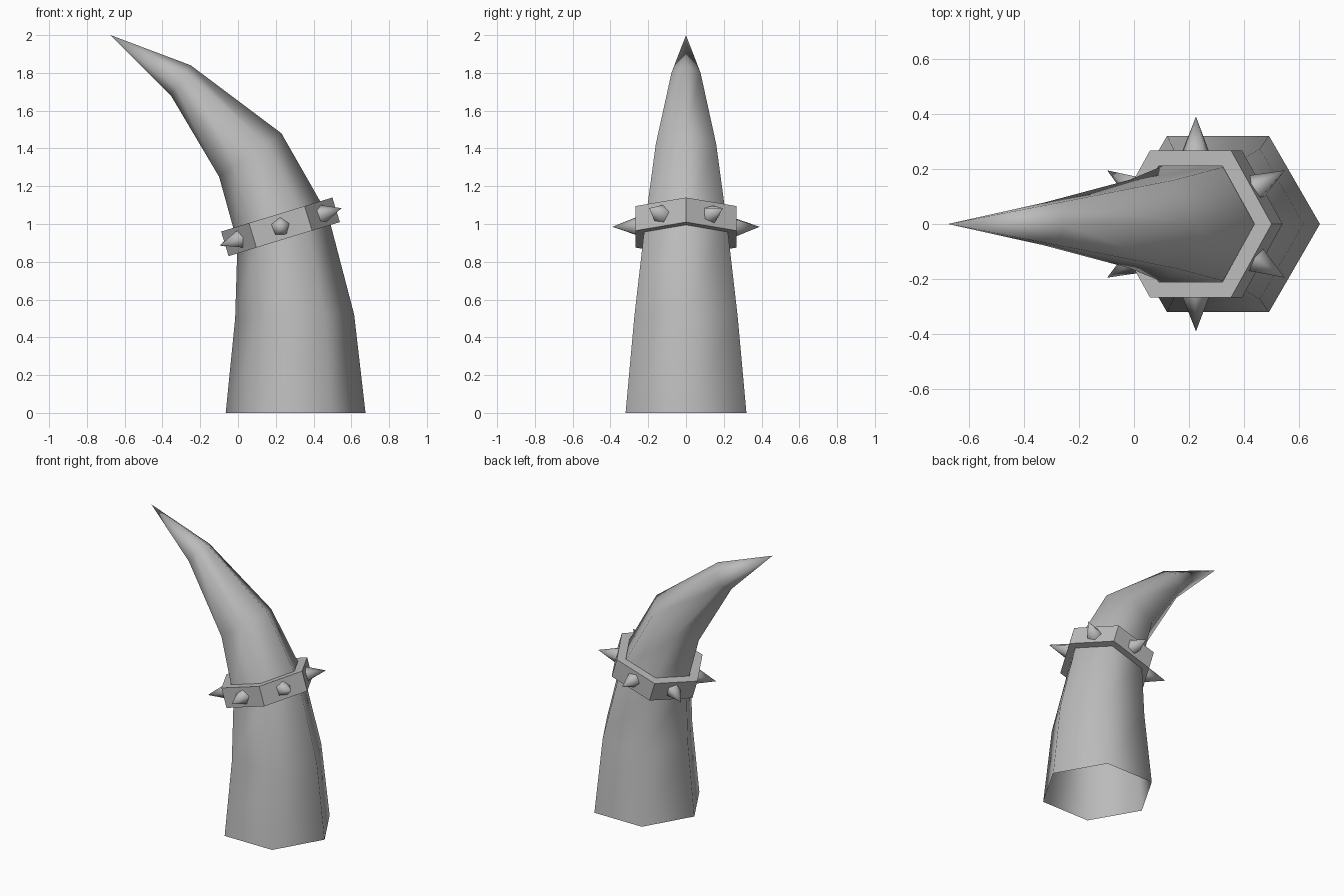
import bpy, bmesh, math
from mathutils import Matrix, Vector

if "Cube" in bpy.data.objects:
    bpy.data.objects.remove(bpy.data.objects["Cube"], do_unlink=True)

grey = bpy.data.materials.new("plain grey")
grey.use_nodes = True
COLOUR = (0.5, 0.5, 0.5, 1)
grey.diffuse_color = COLOUR
grey.node_tree.nodes["Principled BSDF"].inputs["Base Color"].default_value = COLOUR


def finish(bm, name, smooth):
    bmesh.ops.recalc_face_normals(bm, faces=bm.faces)
    for face in bm.faces:
        face.smooth = smooth
    mesh = bpy.data.meshes.new(name)
    bm.to_mesh(mesh)
    bm.free()
    mesh.materials.append(grey)
    obj = bpy.data.objects.new(name, mesh)
    bpy.context.collection.objects.link(obj)
    return obj


def bridge(bm, lower, upper):
    n = len(lower)
    for i in range(n):
        j = (i + 1) % n
        bm.faces.new((lower[i], lower[j], upper[j], upper[i]))


# Curved horn: six-sided rings given by inner point, outer point and half depth
RINGS = [
    ((-0.065, 0.0), (0.675, 0.0), 0.32),
    ((-0.015, 0.50), (0.615, 0.52), 0.273),
    ((-0.003, 0.90), (0.478, 1.045), 0.216),
    ((-0.10, 1.25), (0.23, 1.48), 0.16),
    ((-0.355, 1.68), (-0.25, 1.84), 0.077),
]
bm = bmesh.new()
previous = None
for inner, outer, depth in RINGS:
    a = Vector((inner[0], 0, inner[1]))
    b = Vector((outer[0], 0, outer[1]))
    side = Vector((0, depth, 0))
    near, far = a.lerp(b, 0.25), a.lerp(b, 0.75)
    points = (b, far + side, near + side, a, near - side, far - side)
    ring = [bm.verts.new(p) for p in points]
    if previous:
        bridge(bm, previous, ring)
    previous = ring
tip = bm.verts.new((-0.675, 0, 2.0))
for i in range(6):
    bm.faces.new((previous[i], previous[(i + 1) % 6], tip))
finish(bm, "horn", True)

# Tilted frame shared by the collar and its spikes
frame = Matrix.Translation((0.225, 0, 0.985)) @ Matrix.Rotation(math.radians(-17), 4, "Y")
OUTER, INNER, HALF = 0.308, 0.243, 0.068

# Hexagonal collar with a square cross-section
bm = bmesh.new()
loops = []
for radius, z in ((OUTER, -HALF), (OUTER, HALF), (INNER, HALF), (INNER, -HALF)):
    loops.append([bm.verts.new((radius * math.cos(k * math.pi / 3),
                                radius * math.sin(k * math.pi / 3), z)) for k in range(6)])
for k in range(4):
    bridge(bm, loops[k], loops[(k + 1) % 4])
bm.transform(frame)
finish(bm, "collar", False)

# One five-sided spike on the middle of each collar side
LENGTH = 0.123
for k in range(6):
    bm = bmesh.new()
    bmesh.ops.create_cone(bm, cap_ends=False, segments=5, radius1=0.05, radius2=0, depth=LENGTH)
    bmesh.ops.remove_doubles(bm, verts=bm.verts, dist=0.001)
    reach = OUTER * math.cos(math.pi / 6) + LENGTH / 2
    turn = Matrix.Rotation(math.radians(30 + 60 * k), 4, "Z")
    lay_down = Matrix.Rotation(math.radians(90), 4, "Y")
    spin = Matrix.Rotation(math.radians(76), 4, "Z")
    bm.transform(frame @ turn @ Matrix.Translation((reach, 0, 0)) @ lay_down @ spin)
    finish(bm, f"spike_{k + 1}", True)
